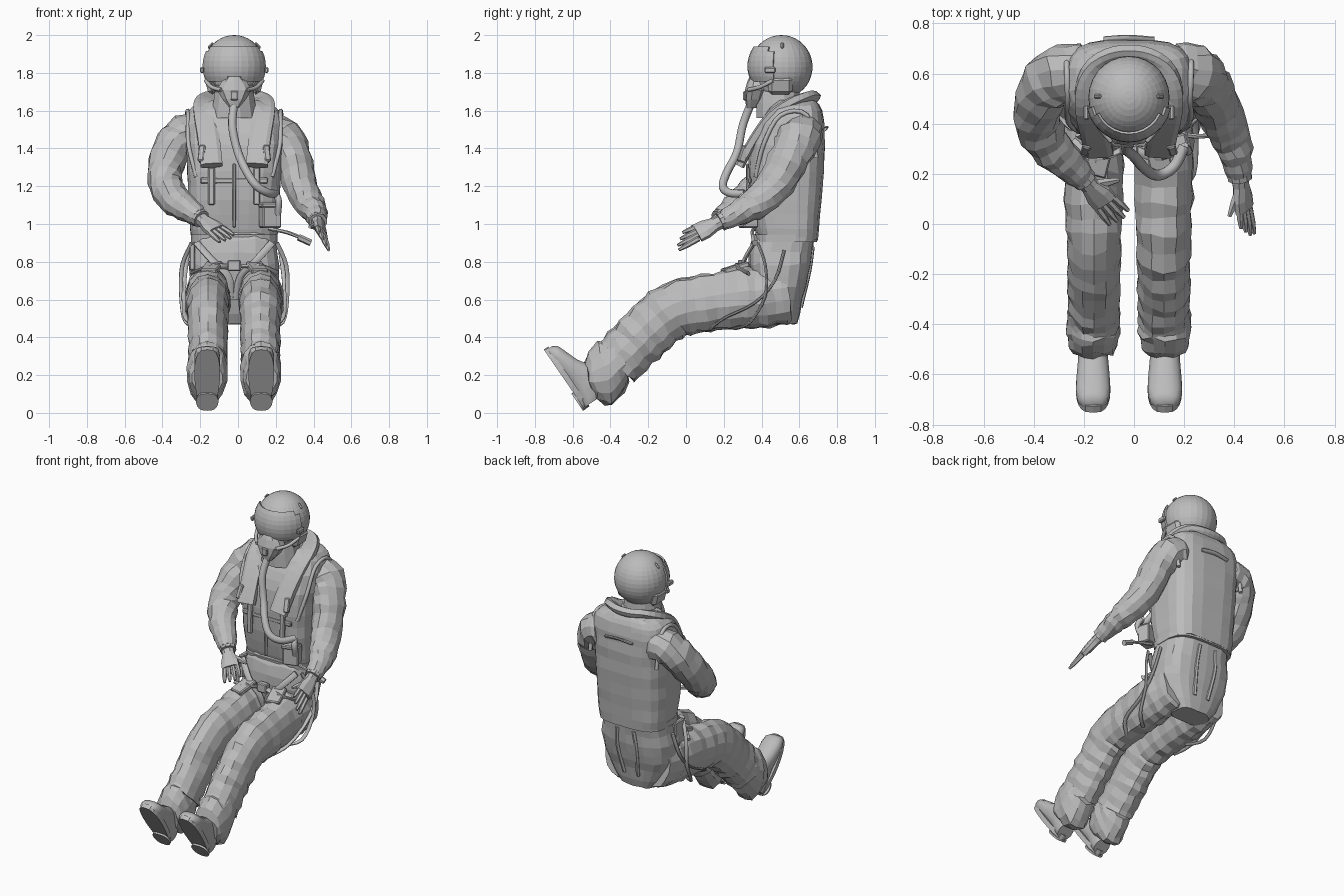
import bpy, bmesh, math, random
from mathutils import Vector, Matrix

random.seed(4)
if "Cube" in bpy.data.objects:
    bpy.data.objects.remove(bpy.data.objects["Cube"])

CX = -0.02  # body midline
grey = bpy.data.materials.new("plain grey")
grey.use_nodes = True
grey.diffuse_color = (0.5, 0.5, 0.5, 1)
grey.node_tree.nodes["Principled BSDF"].inputs["Base Color"].default_value = (0.5, 0.5, 0.5, 1)


def finish(name, bm, smooth=0):
    bmesh.ops.recalc_face_normals(bm, faces=bm.faces)
    me = bpy.data.meshes.new(name)
    bm.to_mesh(me)
    bm.free()
    me.materials.append(grey)
    ob = bpy.data.objects.new(name, me)
    bpy.context.collection.objects.link(ob)
    if smooth:
        bpy.ops.object.select_all(action="DESELECT")
        ob.select_set(True)
        bpy.context.view_layer.objects.active = ob
        bpy.ops.object.shade_smooth_by_angle(angle=math.radians(smooth))
    return ob


def refine(secs, steps):
    """Catmull-Rom interpolation of section rows."""
    out = []
    for i in range(len(secs) - 1):
        p = [secs[max(0, min(len(secs) - 1, i + k))] for k in (-1, 0, 1, 2)]
        for s in range(steps):
            t = s / steps
            out.append([0.5 * (2 * b + (c - a) * t + (2 * a - 5 * b + 4 * c - d) * t * t
                               + (3 * b - a - 3 * c + d) * t ** 3) for a, b, c, d in zip(*p)])
    return out + [list(secs[-1])]


def loft(name, secs, n=12, side=(1, 0, 0), up=None, power=2, steps=1, folds=0, smooth=0):
    """Skin rings (x, y, z, half width, half depth) along a path."""
    rows = refine(secs, steps)
    bm = bmesh.new()
    rings = []
    for i, (x, y, z, a, b) in enumerate(rows):
        lo, hi = rows[max(i - 1, 0)], rows[min(i + 1, len(rows) - 1)]
        tan = Vector(up) if up else (Vector(hi[:3]) - Vector(lo[:3])).normalized()
        u = Vector(side)
        u = (u - tan * u.dot(tan)).normalized()
        v = tan.cross(u)
        puff = 1 + folds * (0.6 if i % 2 else -0.6)
        ring = []
        for k in range(n):
            t = math.tau * (k + 0.5) / n
            c, s = math.cos(t), math.sin(t)
            r = puff * (1 + random.uniform(-folds, folds))
            w = math.copysign(abs(c) ** (2 / power), c) * a * r
            d = math.copysign(abs(s) ** (2 / power), s) * b * r
            slide = tan * random.uniform(-folds, folds) * a * 2
            ring.append(bm.verts.new(Vector((x, y, z)) + u * w + v * d + slide))
        rings.append(ring)
    for r0, r1 in zip(rings, rings[1:]):
        for k in range(n):
            bm.faces.new((r0[k], r0[k - 1], r1[k - 1], r1[k]))
    bm.faces.new(rings[0])
    bm.faces.new(rings[-1])
    return finish(name, bm, smooth)


def upright(name, rows, **kw):
    """Loft of level rings given as (z, front y, back y, half width)."""
    return loft(name, [(CX, (f + b) / 2, z, w, (b - f) / 2) for z, f, b, w in rows], up=(0, 0, 1), **kw)


def tube(name, pts, r, steps=4, n=8, side=(1, 0.3, 0.2), flat=1):
    return loft(name, [(*p, r, r * flat) for p in pts], n=n, side=side, steps=steps, smooth=50)


def box(name, loc, size, rot=(0, 0, 0), bevel=0.006):
    bm = bmesh.new()
    bmesh.ops.create_cube(bm, size=1, matrix=Matrix.Diagonal((*size, 1)))
    bmesh.ops.bevel(bm, geom=bm.edges[:], offset=bevel, segments=1, affect="EDGES")
    ob = finish(name, bm)
    ob.location, ob.rotation_euler = loc, rot
    return ob


def shell(name, loc, radii, keep, thick):
    """Ellipsoid trimmed to the faces whose centre passes the rule."""
    bm = bmesh.new()
    bmesh.ops.create_uvsphere(bm, u_segments=28, v_segments=20, radius=1,
                              matrix=Matrix.Translation(loc) @ Matrix.Diagonal((*radii, 1)))
    drop = [f for f in bm.faces if not keep(f.calc_center_median())]
    bmesh.ops.delete(bm, geom=drop, context="FACES")
    ob = finish(name, bm)
    if thick:
        ob.modifiers.new("thickness", "SOLIDIFY").thickness = thick
    return ob


# Torso, hips and neck
upright("vest_body", [(.915, .38, .70, .228), (1.05, .345, .712, .24), (1.2, .33, .725, .245),
                      (1.35, .33, .733, .252), (1.48, .36, .735, .258), (1.57, .41, .728, .25),
                      (1.625, .45, .71, .215), (1.655, .48, .685, .14)],
        n=20, power=3.3, steps=2, folds=.01)
upright("hips", [(.96, .37, .68, .215), (.85, .33, .672, .232), (.72, .34, .65, .238),
                 (.6, .37, .618, .205), (.47, .43, .588, .12)], n=18, power=3, steps=2, folds=.02)
upright("neck", [(1.56, .37, .62, .13), (1.64, .37, .61, .115), (1.74, .38, .60, .10)], n=12)
upright("belt", [(.905, .36, .695, .23), (.945, .355, .697, .232)], n=20, power=3.3)

# Helmet, face, visor and mask
HEAD = (CX, .505, 1.832)
shell("helmet", HEAD, (.162, .165, .168),
      lambda c: c.z > 1.69 and not (c.y < .41 and c.z < 1.85), .012)
shell("face", (CX, .49, 1.775), (.125, .125, .14), lambda c: True, 0)
shell("visor", (CX, .5, 1.835), (.172, .175, .178),
      lambda c: c.y < .45 and 1.75 < c.z < 1.93 and not (abs(c.x - CX) < .035 and c.z < 1.78), .01)
upright("mask", [(1.80, .345, .42, .02), (1.755, .325, .43, .07), (1.71, .312, .44, .095),
                 (1.66, .312, .42, .065), (1.615, .32, .375, .026)], n=10, power=2.4)
box("mask_valve", (CX, .315, 1.68), (.04, .025, .05))
for s in (-1, 1):
    box("ear_cover", (CX + s * .125, .5, 1.735), (.045, .13, .10), (0, s * .25, 0), bevel=.02)
    box("visor_lug", (CX + s * .17, .445, 1.815), (.022, .06, .03))
    box("helmet_clip", (CX + s * .125, .51, 1.945), (.04, .018, .014), (0, s * .8, 0))
    tube("mask_strap", [(CX + s * .07, .33, 1.71), (CX + s * .12, .39, 1.725),
                        (CX + s * .15, .46, 1.76)], .011)
tube("air_hose", [(CX, .345, 1.64), (CX - .01, .30, 1.52), (0, .27, 1.38), (.05, .215, 1.27),
                  (.1, .195, 1.2), (.16, .23, 1.165), (.2, .31, 1.16)], .022, steps=6, n=10)
tube("hose_tail", [(.2, .31, 1.16), (.215, .29, 1.12), (.21, .31, 1.05)], .018)

# Flotation collar, shoulder edging and chest fittings
half = [(.05, .66, 1.65), (.12, .62, 1.655), (.155, .54, 1.635), (.155, .45, 1.575),
        (.135, .36, 1.45), (.12, .285, 1.31)]
collar = [(CX - x, y, z) for x, y, z in reversed(half)] + [(CX + x, y, z) for x, y, z in half]
loft("collar", [(*p, .026, .06) for p in collar], n=8, side=(0, -.75, .66), power=4, steps=3)
for s in (-1, 1):
    box("chest_clip", (CX + s * .17, .305, 1.37), (.035, .04, .09), (-.35, 0, s * .3))
    box("chest_strap", (CX + s * .12, .328, 1.2), (.035, .02, .2), (-.03, 0, 0))
    tube("arm_hole_edge", [(CX + s * .2, .37, 1.25), (CX + s * .242, .41, 1.42), (CX + s * .244, .5, 1.575),
                           (CX + s * .248, .64, 1.575), (CX + s * .245, .69, 1.35)], .012)
    tube("back_crease", [(CX + s * .06, .668, .88), (CX + s * .07, .65, .75), (CX + s * .05, .605, .56)],
         .014, n=6)
tube("back_handle", [(CX - .1, .735, 1.5), (CX, .742, 1.51), (CX + .1, .735, 1.5)], .014, flat=.6)
box("front_zip", (CX, .326, 1.15), (.02, .016, .34))
box("waist_strap", (CX, .338, 1.23), (.36, .02, .03))
box("radio_pouch", (.17, .33, 1.04), (.1, .08, .12), (0, 0, .3))
box("pouch_flap", (.165, .315, 1.1), (.1, .07, .025), (0, 0, .3))
box("hip_pouch", (CX - .222, .43, .83), (.03, .1, .15))
tube("lever", [(.16, .36, .975), (.26, .35, .955), (.34, .36, .925)], .01, n=6)
tube("lever_grip", [(.32, .36, .93), (.385, .365, .9)], .018, n=6)


def arm(label, path, grip, spread, thumb):
    """Sleeve, cuff, palm, four fingers and a thumb."""
    loft(label + "_sleeve", path, n=12, side=(0, 1, .2), steps=3, folds=.05)
    wrist, w, f = Vector(path[-1][:3]), Vector(spread).normalized(), Vector(grip)
    loft(label + "_cuff", [(*(wrist - f * .2), .05, .05), (*(wrist + f * .08), .05, .05)], n=10)
    rows = [(-.05, .038, .034), (.2, .038, .03), (.42, .055, .026), (.6, .056, .022)]
    loft(label + "_palm", [(*(wrist + f * t), a, b) for t, a, b in rows], n=8, side=w, power=2.5)
    for k in range(4):
        o = k - 1.5
        root = wrist + f * .55 + w * o * .027
        tip = wrist + f * (1.03 - .04 * abs(o - .5)) + w * o * .034
        loft(label + "_finger", [(*root, .015, .015), (*root.lerp(tip, .6), .014, .014),
                                 (*tip, .008, .008)], n=6, side=w)
    tip = wrist + Vector(thumb)
    root = wrist + f * .2
    loft(label + "_thumb", [(*root, .024, .022), (*root.lerp(tip, .6), .018, .017),
                            (*tip, .009, .009)], n=6, side=w)


# Arms
arm("right", [(-.2, .61, 1.48, .11, .105), (-.285, .60, 1.47, .118, .108), (-.355, .545, 1.385, .112, .102),
              (-.39, .43, 1.235, .098, .092), (-.345, .325, 1.14, .088, .085),
              (-.27, .25, 1.08, .072, .072), (-.205, .185, 1.035, .052, .052)],
    (.15, -.165, -.115), (.65, .6, .4), (.145, -.01, -.06))
arm("left", [(.16, .61, 1.48, .11, .105), (.235, .60, 1.455, .118, .108), (.285, .555, 1.365, .11, .10),
             (.325, .48, 1.22, .10, .09), (.37, .385, 1.12, .09, .082),
             (.405, .29, 1.065, .072, .066), (.42, .2, 1.02, .052, .052)],
    (.035, -.235, -.115), (.5, -.1, -.85), (-.04, -.17, -.035))

# Legs and boots: the sole lies along "toe", the foot rises along "rise"
toe, rise = Vector((0, -.566, .824)), Vector((0, .824, .566))
heel = Vector((0, -.535, .018))
for s, label in ((-1, "right"), (1, "left")):
    lx = CX + s * .143
    path = [(.54, .63, .10, .15), (.42, .615, .115, .16), (.28, .605, .118, .16), (.1, .58, .118, .15),
            (-.06, .545, .11, .148), (-.18, .455, .106, .146), (-.28, .355, .104, .142),
            (-.37, .265, .104, .14)]
    loft(label + "_trouser", [(lx - s * .004, *p) for p in path], n=14, steps=3, folds=.045)
    loft(label + "_trouser_cuff", [(lx, -.33, .29, .098, .13), (lx, -.40, .225, .108, .165),
                                   (lx, -.455, .20, .104, .165), (lx, -.515, .185, .084, .09)],
         n=14, up=(0, -.98, -.2), steps=2, folds=.045)
    loft(label + "_boot_shaft", [(lx, -.40, .25, .066, .085), (lx, -.47, .18, .064, .085),
                                 (lx, -.52, .13, .058, .075)], n=12, smooth=40)
    foot = [(.01, .05, .10), (.04, .058, .14), (.11, .06, .19), (.17, .062, .165), (.24, .068, .118),
            (.31, .07, .092), (.355, .06, .075), (.375, .035, .05)]
    rows = [(*(heel + toe * d + rise * h * .5 + Vector((lx, 0, 0))), w, h / 2) for d, w, h in foot]
    loft(label + "_boot", rows, n=12, up=toe, power=2.4, smooth=40)
    for part, length, thick in (("sole", .385, .03), ("heel_block", .11, -.012)):
        bm = bmesh.new()
        edge = []
        for k in range(24):
            c, e = math.cos(math.tau * k / 24), math.sin(math.tau * k / 24)
            d = length / 2 * (1 - c)
            w = (.056 + .058 * d) * math.copysign(abs(e) ** .68, e)
            edge.append(bm.verts.new(heel + toe * d + Vector((lx + w, 0, 0))))
        up = bmesh.ops.extrude_face_region(bm, geom=[bm.faces.new(edge)])["geom"]
        bmesh.ops.translate(bm, vec=rise * thick, verts=[v for v in up if isinstance(v, bmesh.types.BMVert)])
        finish(label + "_" + part, bm)

    # Leg harness webbing
    hip = CX + s * .245
    tube(label + "_thigh_loop", [(hip, .52, .86), (hip + s * .02, .47, .7), (hip + s * .02, .36, .58),
                                 (hip + s * .01, .2, .5), (hip - s * .06, .13, .445)], .013, flat=.6)
    tube(label + "_side_strap", [(hip - s * .02, .38, .9), (hip + s * .03, .42, .78), (hip + s * .035, .42, .62),
                                 (hip + s * .01, .34, .48), (hip - s * .08, .26, .445)], .012, flat=.6)
    tube(label + "_groin_strap", [(CX + s * .2, .36, .9), (CX + s * .11, .305, .80), (CX + s * .03, .30, .72),
                                  (CX + s * .01, .33, .6)], .02, flat=.5)
    tube(label + "_lap_strap", [(CX + s * .03, .295, .775), (CX + s * .13, .26, .775),
                                (hip - s * .02, .33, .74)], .018, flat=.5)
    box(label + "_lap_pad", (CX + s * .12, .26, .768), (.09, .14, .03), (.3, 0, s * .25))
box("harness_buckle", (CX, .295, .78), (.07, .04, .06))
